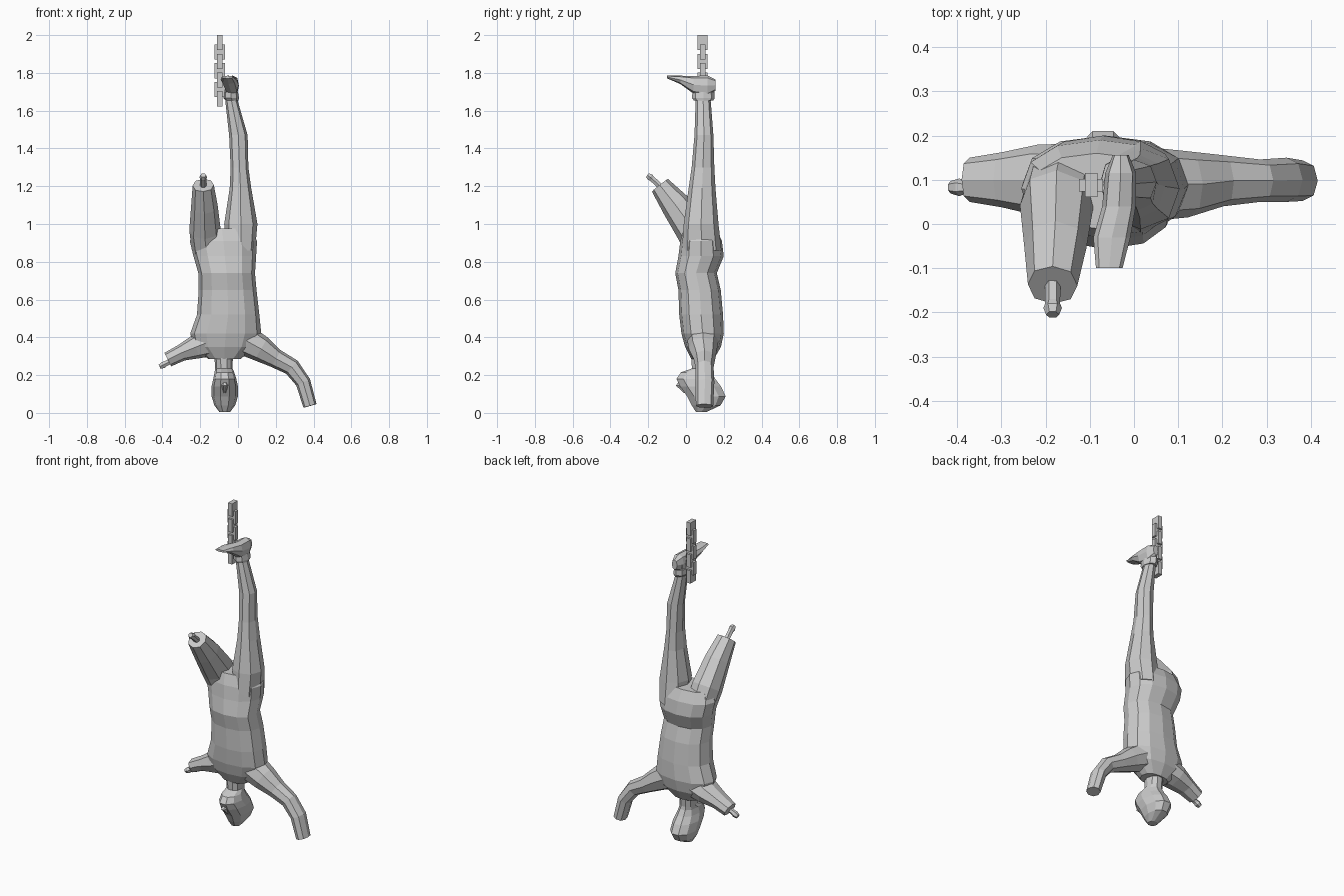
import bpy, bmesh, math
from mathutils import Vector


def loft(name, rows, ref=(1, 0, 0), axis=None, sides=8, power=1.0, spin=0.0):
    """Closed tube; rows are (x, y, z, radius along ref, radius across)."""
    bm = bmesh.new()
    pts = [Vector(r[:3]) for r in rows]
    rings = []
    for i, r in enumerate(rows):
        t = Vector(axis) if axis else pts[min(i + 1, len(pts) - 1)] - pts[max(i - 1, 0)]
        t.normalize()
        v = t.cross(Vector(ref)).normalized()
        u = v.cross(t)
        ring = []
        for k in range(sides):
            a = 2 * math.pi * k / sides + spin
            c, s = math.cos(a), math.sin(a)
            c = math.copysign(abs(c) ** power, c)
            s = math.copysign(abs(s) ** power, s)
            ring.append(bm.verts.new(pts[i] + u * c * r[3] + v * s * r[4]))
        rings.append(ring)
    for a, b in zip(rings, rings[1:]):
        for k in range(sides):
            n = (k + 1) % sides
            bm.faces.new((a[k], a[n], b[n], b[k]))
    bm.faces.new(rings[0][::-1])
    bm.faces.new(rings[-1])
    bmesh.ops.recalc_face_normals(bm, faces=bm.faces)
    me = bpy.data.meshes.new(name)
    bm.to_mesh(me)
    bm.free()
    ob = bpy.data.objects.new(name, me)
    bpy.context.collection.objects.link(ob)
    return ob


UP = (0, 0, 1)

# torso, from the shoulders up to the hips
torso = loft("body", [
    (-.072, .088, .285, .085, .060),
    (-.07, .09, .35, .165, .095),
    (-.065, .088, .42, .188, .112),
    (-.052, .08, .52, .165, .116),
    (-.055, .072, .65, .153, .112),
    (-.060, .053, .74, .150, .110),
    (-.070, .08, .83, .166, .120),
    (-.077, .08, .91, .178, .110),
    (-.085, .075, .975, .145, .085)], axis=UP, sides=12, power=.88)

# hanging leg
leg = loft("leg", [
    (.015, .083, .86, .075, .105),
    (.015, .08, 1.0, .088, .092),
    (.013, .085, 1.19, .057, .071),
    (.008, .09, 1.30, .047, .060),
    (.002, .095, 1.47, .049, .050),
    (-.034, .091, 1.65, .033, .040),
    (-.037, .091, 1.73, .033, .045)], axis=UP, power=.92)

# foot, heel to toe
foot = loft("foot", [
    (-.030, .156, 1.735, .018, .030),
    (-.030, .115, 1.732, .035, .054),
    (-.034, .040, 1.737, .038, .047),
    (-.050, -.03, 1.763, .042, .022),
    (-.056, -.10, 1.778, .030, .007)], axis=(0, -1, 0), power=.8)

# raised thigh stump
thigh = loft("thigh", [
    (-.165, .085, .87, .080, .090),
    (-.175, .040, .97, .083, .095),
    (-.178, -.055, 1.10, .070, .078),
    (-.184, -.138, 1.205, .056, .054)], power=.9)

# head and neck, crown down at the floor
head = loft("head", [
    (-.07, .080, .004, .028, .028),
    (-.07, .107, .040, .055, .080),
    (-.07, .108, .088, .070, .107),
    (-.07, .077, .140, .070, .113),
    (-.07, .052, .180, .061, .108),
    (-.072, .055, .215, .052, .085),
    (-.075, .082, .235, .046, .053),
    (-.077, .085, .37, .052, .065)], axis=UP, sides=10, power=.92)

nose = loft("nose", [
    (-.07, .000, .105, .008, .012),
    (-.07, -.037, .145, .017, .020),
    (-.07, -.030, .160, .014, .014)], axis=UP, sides=6)

# longer arm with a bent elbow, and the shorter arm stump
arm = loft("arm", [
    (.02, .09, .395, .085, .085),
    (.12, .09, .340, .075, .070),
    (.20, .098, .288, .058, .051),
    (.285, .098, .242, .048, .046),
    (.345, .100, .162, .050, .040),
    (.381, .098, .037, .046, .036)], ref=(0, 1, 0), power=.9)
short_arm = loft("short_arm", [
    (-.13, .09, .385, .092, .085),
    (-.22, .10, .350, .080, .064),
    (-.30, .10, .318, .062, .044),
    (-.372, .10, .282, .050, .040)], ref=(0, 1, 0), power=.9)

# weld the overlapping parts into one skin
for part in (leg, thigh, arm, short_arm, head, nose, foot):
    target = leg if part is foot else torso
    if part is leg:
        order = (foot, leg)
    elif part is foot:
        continue
    else:
        order = (part,)
    for cutter in order:
        base = leg if cutter is foot else torso
        mod = base.modifiers.new("weld", 'BOOLEAN')
        mod.operation = 'UNION'
        mod.solver = 'EXACT'
        mod.object = cutter
        bpy.context.view_layer.update()
        dg = bpy.context.evaluated_depsgraph_get()
        result = bpy.data.meshes.new_from_object(base.evaluated_get(dg))
        base.modifiers.clear()
        if len(result.polygons) > len(base.data.polygons):
            base.data = result
            bpy.data.objects.remove(cutter)

# bone ends sticking out of the stumps
loft("thigh_bone", [
    (-.184, -.110, 1.175, .018, .018),
    (-.184, -.180, 1.240, .017, .017),
    (-.184, -.190, 1.248, .021, .021),
    (-.184, -.205, 1.258, .015, .014)], sides=6)
loft("arm_bone", [
    (-.330, .083, .286, .017, .017),
    (-.385, .083, .260, .016, .016),
    (-.395, .083, .254, .020, .020),
    (-.415, .083, .244, .014, .014)], ref=(0, 1, 0), sides=6)

# ankle shackle
loft("shackle", [
    (-.032, .093, 1.655, .035, .052),
    (-.036, .092, 1.667, .041, .060),
    (-.038, .092, 1.700, .038, .058)], axis=UP)

# chain of crossed flat links
for i in range(7):
    wide = i % 2 == 1
    z = 1.96 - i * .0495
    sx, sy = (.027, .014) if wide else (.014, .027)
    r2 = math.sqrt(2)
    loft("chain_link", [(-.097, .088, z - .040, sx * r2, sy * r2),
                        (-.097, .088, z + .040, sx * r2, sy * r2)],
         axis=UP, sides=4, spin=math.pi / 4)
